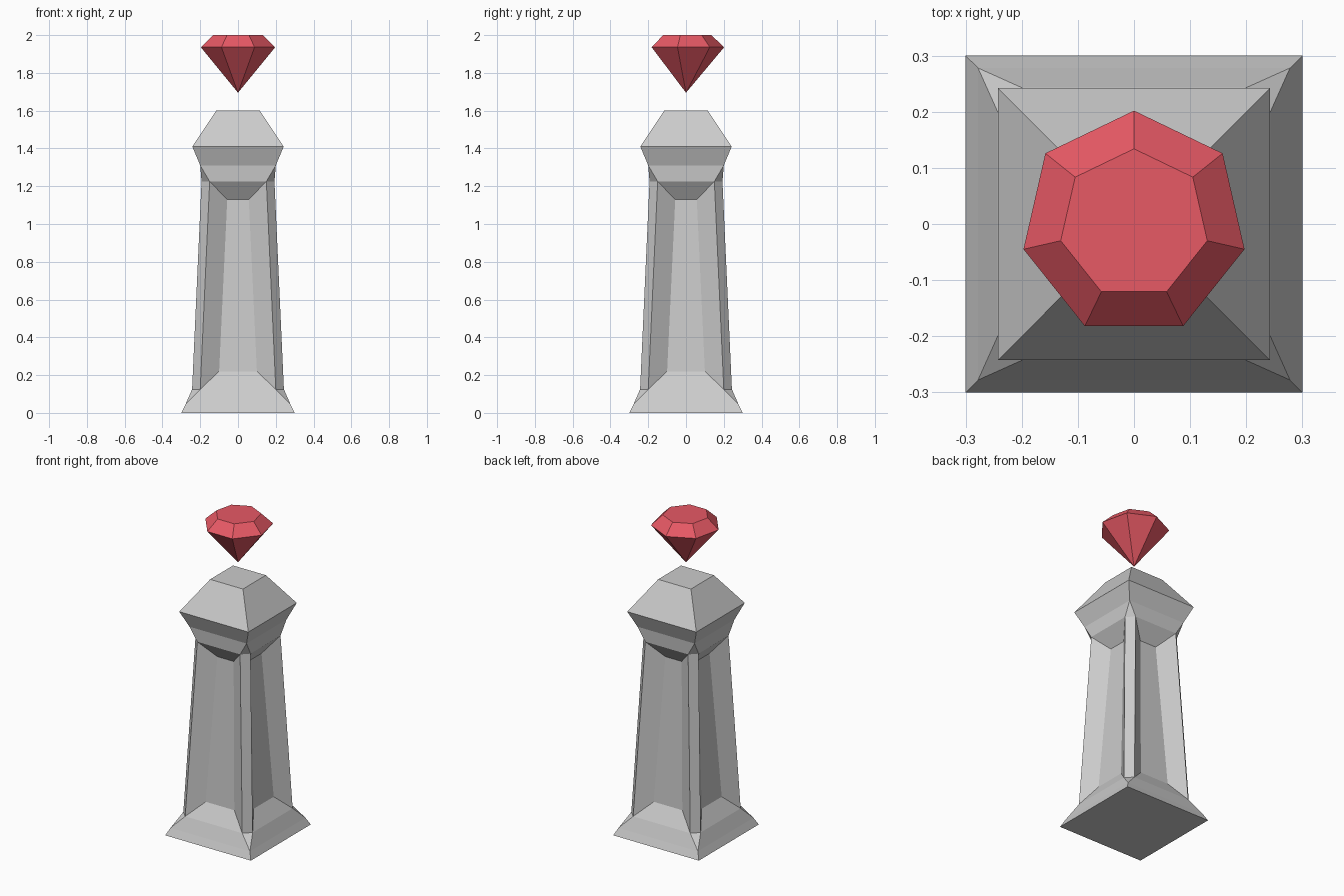
import bpy, bmesh
from math import pi, sin, cos
from mathutils import Matrix, Vector

if "Cube" in bpy.data.objects:
    bpy.data.objects.remove(bpy.data.objects["Cube"])


def make_object(name, bm, color=None):
    bmesh.ops.remove_doubles(bm, verts=bm.verts[:], dist=0.0005)
    bmesh.ops.holes_fill(bm, edges=bm.edges[:], sides=8)
    bmesh.ops.recalc_face_normals(bm, faces=bm.faces[:])
    mesh = bpy.data.meshes.new(name)
    bm.to_mesh(mesh)
    bm.free()
    obj = bpy.data.objects.new(name, mesh)
    bpy.context.collection.objects.link(obj)
    if color:
        mat = bpy.data.materials.new(name + "_material")
        mat.diffuse_color = color
        mat.use_nodes = True
        mat.node_tree.nodes["Principled BSDF"].inputs["Base Color"].default_value = mat.diffuse_color
        mesh.materials.append(mat)
    return obj


# Pedestal: one side as (half width, depth, height), turned four times
side = [(0.30, 0.30, 0.0), (0.278, 0.278, 0.045), (0.20, 0.243, 0.125),
        (0.10, 0.18, 0.22), (0.057, 0.125, 1.13),
        (0.15, 0.193, 1.225), (0.20, 0.20, 1.31),
        (0.242, 0.242, 1.41), (0.115, 0.115, 1.60)]
left = [Vector((-w, -d, z)) for w, d, z in side]
right = [Vector((w, -d, z)) for w, d, z in side]
turned = [Vector((d, -w, z)) for w, d, z in side]  # left points of the next side

# Stacked slopes and the recessed panel
faces = [(left[i], right[i], right[i + 1], left[i + 1]) for i in range(len(side) - 1)]
# Slanted walls of the recess
faces.append((right[2], right[5], right[4], right[3]))
faces.append((left[2], left[3], left[4], left[5]))
# Chamfered corner post with pointed ends
faces.append((right[2], turned[2], turned[5], right[5]))
faces.append((right[1], turned[1 + 1], right[2]))
faces.append((right[6], right[5], turned[5]))

bm = bmesh.new()
for k in range(4):
    rot = Matrix.Rotation(k * pi / 2, 3, 'Z')
    for pts in faces:
        bm.faces.new([bm.verts.new(rot @ p) for p in pts])
make_object("pedestal", bm)

# Floating seven-sided gem
bm = bmesh.new()
rings = []
for r, z in [(0.202, 1.936), (0.134, 2.0)]:
    rings.append([bm.verts.new((r * cos(pi / 2 + i * 2 * pi / 7),
                                r * sin(pi / 2 + i * 2 * pi / 7), z)) for i in range(7)])
girdle, table = rings
tip = bm.verts.new((0, 0, 1.695))
for i in range(7):
    j = (i + 1) % 7
    bm.faces.new((tip, girdle[j], girdle[i]))
    bm.faces.new((girdle[i], girdle[j], table[j], table[i]))
bm.faces.new(table)
make_object("gem", bm, (0.8, 0.1, 0.13, 1))
